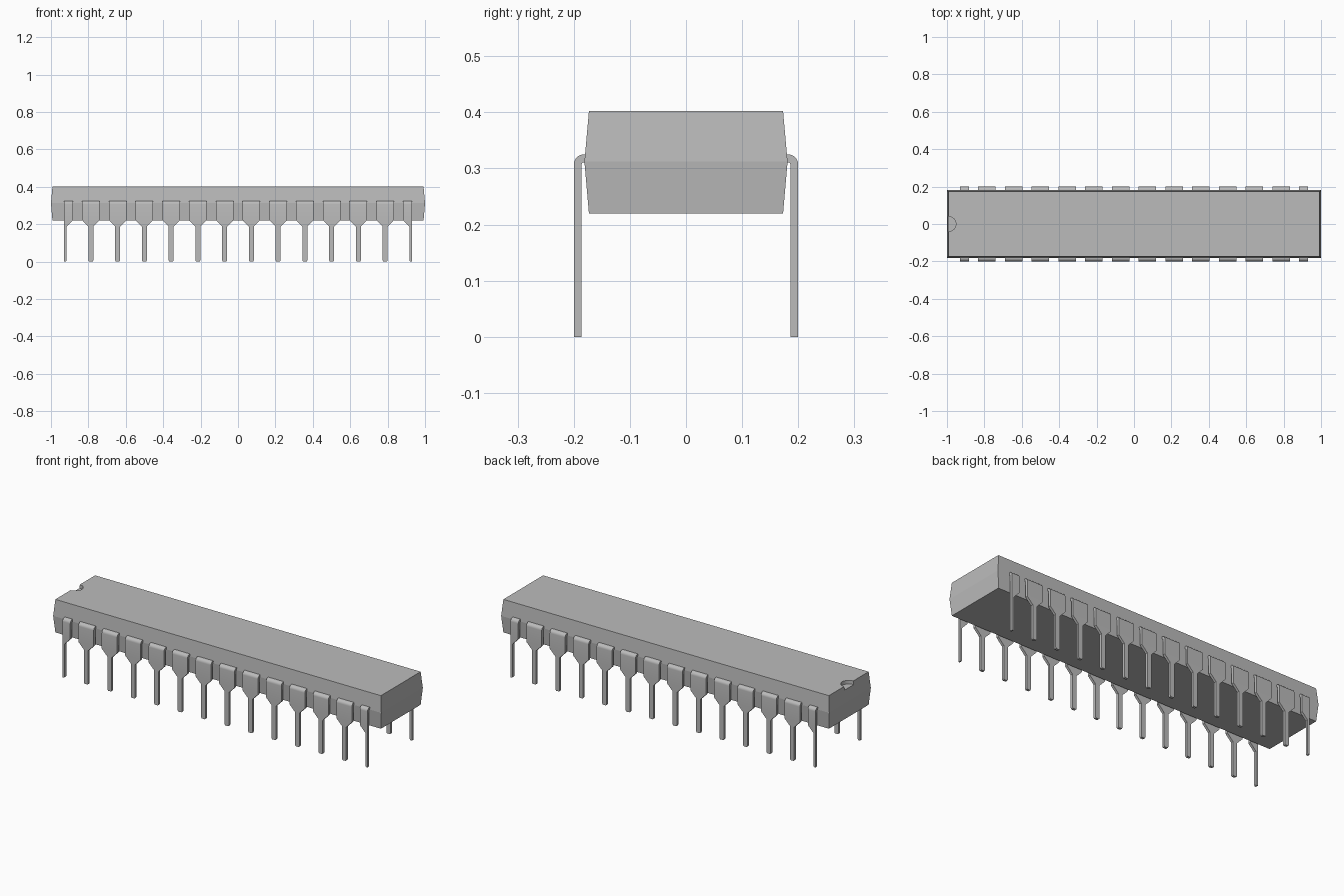
import bpy, bmesh, math
from mathutils import Matrix

cube = bpy.data.objects.get("Cube")
if cube:
    bpy.data.objects.remove(cube, do_unlink=True)

GREY = (0.5, 0.5, 0.5, 1)
grey = bpy.data.materials.new("plain grey")
grey.use_nodes = True
grey.diffuse_color = GREY
grey.node_tree.nodes["Principled BSDF"].inputs["Base Color"].default_value = GREY

PINS, PITCH = 14, 0.143
THICK, OUTER = 0.014, 0.2


def finish(bm, name):
    """Turn a bmesh into a mesh with outward normals and the grey material."""
    bmesh.ops.recalc_face_normals(bm, faces=bm.faces)
    mesh = bpy.data.meshes.new(name)
    bm.to_mesh(mesh)
    bm.free()
    mesh.materials.append(grey)
    return mesh


def place(mesh, name):
    obj = bpy.data.objects.new(name, mesh)
    bpy.context.collection.objects.link(obj)
    return obj


def loft(bm, rings):
    """Skin quads between four-cornered rings and cap both ends."""
    loops = [[bm.verts.new(p) for p in ring] for ring in rings]
    for a, b in zip(loops, loops[1:]):
        for i in range(4):
            j = (i + 1) % 4
            bm.faces.new((a[i], a[j], b[j], b[i]))
    bm.faces.new(loops[0])
    bm.faces.new(loops[-1])


# Body: a block whose four sides bulge at mid height
bm = bmesh.new()
loft(bm, [[(sx * hx, sy * hy, z) for sx, sy in ((-1, -1), (1, -1), (1, 1), (-1, 1))]
          for hx, hy, z in ((0.992, 0.173, 0.22), (1, 0.181, 0.312), (0.992, 0.173, 0.402))])
body = place(finish(bm, "body"), "body")

# Half-round index notch at one end of the top
bm = bmesh.new()
bmesh.ops.create_cone(bm, cap_ends=True, segments=32, radius1=0.04, radius2=0.04, depth=0.04,
                      matrix=Matrix.Translation((-0.992, 0, 0.402)))
cutter = place(finish(bm, "notch_cutter"), "notch_cutter")
cutter.hide_render = True
cutter.hide_set(True)
notch = body.modifiers.new("notch", 'BOOLEAN')
notch.operation = 'DIFFERENCE'
notch.solver = 'EXACT'
notch.object = cutter


def pin_mesh(name, left, right):
    """Bent flat lead; left and right scale its reach to either side."""
    head, stem, tip = 0.047, 0.013, 0.009
    radius, top = 0.018, 0.325
    cy, cz = OUTER - radius, top - radius
    inner = radius - THICK
    # Each section: outer point, inner point, half width
    sections = [((0.17, top), (0.17, top - THICK), head)]
    for k in range(7):
        a = math.radians(90 - 15 * k)
        c, s = math.cos(a), math.sin(a)
        sections.append(((cy + radius * c, cz + radius * s),
                         (cy + inner * c, cz + inner * s), head))
    for z, w in ((0.222, head), (0.187, stem), (0.006, stem), (0, tip)):
        sections.append(((OUTER, z), (OUTER - THICK, z), w))
    bm = bmesh.new()
    loft(bm, [[(-w * left, -o[0], o[1]), (w * right, -o[0], o[1]),
               (w * right, -i[0], i[1]), (-w * left, -i[0], i[1])]
              for o, i, w in sections])
    return finish(bm, name)


full = pin_mesh("pin", 1, 1)
first = pin_mesh("first_end_pin", 0, 1)
last = pin_mesh("last_end_pin", 1, 0)

# Two rows of pins, the back one turned half round
parts = []
for row, turn in (("front", 0), ("back", math.pi)):
    for n in range(PINS):
        mesh = first if n == 0 else last if n == PINS - 1 else full
        pin = place(mesh, f"{row}_pin_{n + 1}")
        x = (n - (PINS - 1) / 2) * PITCH
        pin.matrix_world = Matrix.Rotation(turn, 4, 'Z') @ Matrix.Translation((x, 0, 0))
        parts.append(pin)

# Smooth only the rounded bends
bpy.ops.object.select_all(action='DESELECT')
for obj in (parts[0], parts[1], parts[PINS - 1]):
    obj.select_set(True)
bpy.context.view_layer.objects.active = parts[0]
bpy.ops.object.shade_smooth_by_angle(angle=math.radians(25))
